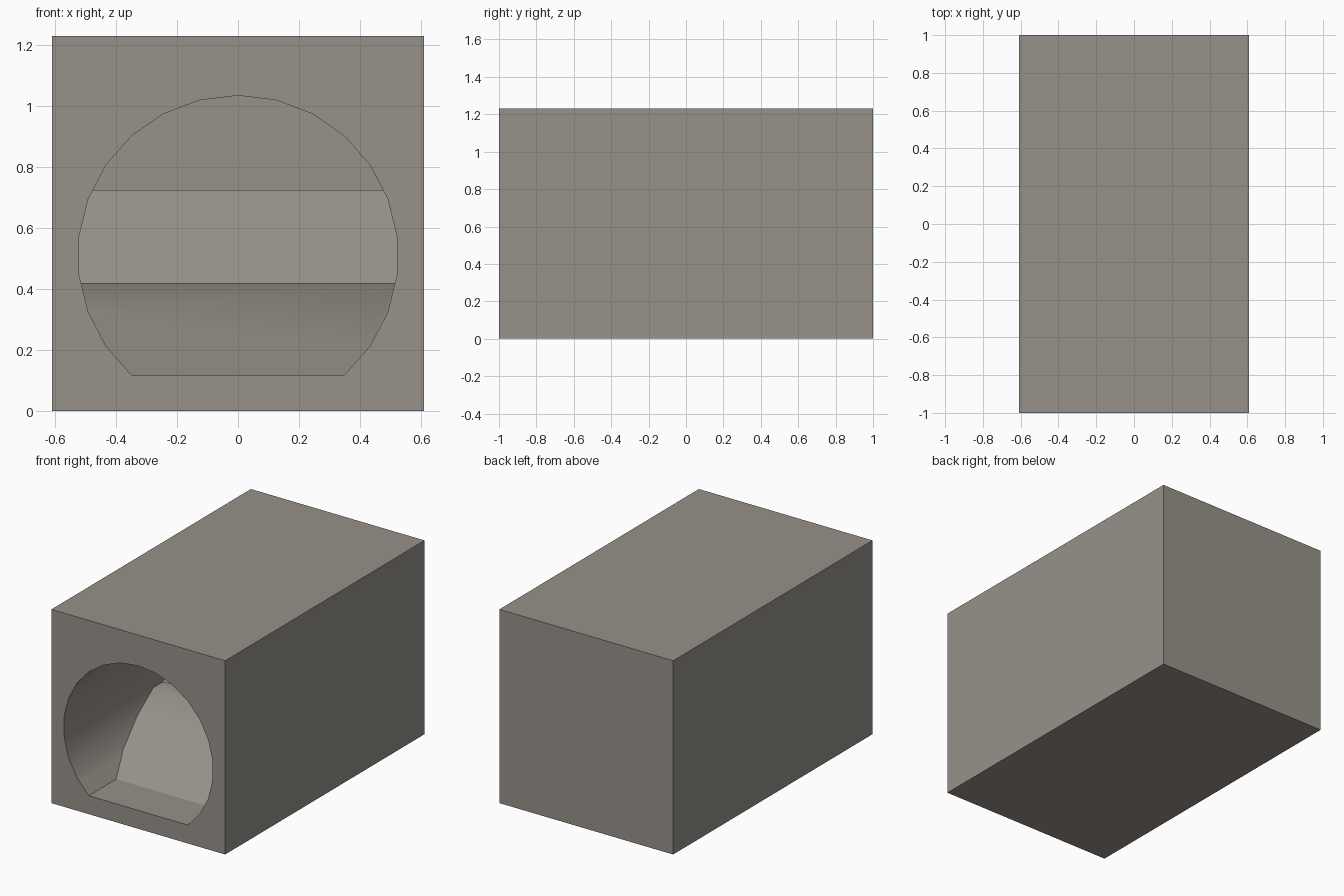
import bpy
import bmesh
import math

if "Cube" in bpy.data.objects:
    bpy.data.objects.remove(bpy.data.objects["Cube"])

W, H, L = 0.61, 1.23, 1.0            # half width, height, half length
BORE_Z, BORE_R, SIDES = 0.51, 0.525, 26

stone = bpy.data.materials.new("warm_grey_stone")
stone.diffuse_color = (0.31, 0.285, 0.25, 1.0)
stone.use_nodes = True
stone.node_tree.nodes["Principled BSDF"].inputs["Base Color"].default_value = stone.diffuse_color


def prism(name, points, direction):
    """Extrude a closed polygon of 3D points along a direction."""
    bm = bmesh.new()
    face = bm.faces.new([bm.verts.new(p) for p in points])
    ext = bmesh.ops.extrude_face_region(bm, geom=[face])
    verts = [g for g in ext["geom"] if isinstance(g, bmesh.types.BMVert)]
    bmesh.ops.translate(bm, verts=verts, vec=direction)
    bmesh.ops.recalc_face_normals(bm, faces=bm.faces)
    mesh = bpy.data.meshes.new(name)
    bm.to_mesh(mesh)
    bm.free()
    mesh.materials.append(stone)
    obj = bpy.data.objects.new(name, mesh)
    bpy.context.collection.objects.link(obj)
    return obj


def combine(obj, cutter, operation):
    """Apply a boolean, then remove the helper."""
    mod = obj.modifiers.new("cut", 'BOOLEAN')
    mod.operation = operation
    mod.solver = 'EXACT'
    mod.object = cutter
    bpy.context.view_layer.objects.active = obj
    bpy.ops.object.modifier_apply(modifier=mod.name)
    bpy.data.objects.remove(cutter, do_unlink=True)


def bore(name, y0, y1):
    """Round tunnel section with a flat floor (lowest five corners left out)."""
    pts = []
    for i in range(-10, 11):
        a = i * math.tau / SIDES
        pts.append((BORE_R * math.sin(a), y0, BORE_Z + BORE_R * math.cos(a)))
    return prism(name, pts, (0, y1 - y0, 0))


# Outer block with the tunnel cut through
housing = prism("tunnel_block",
                [(-W, -L, 0), (W, -L, 0), (W, -L, H), (-W, -L, H)], (0, 2 * L, 0))
combine(housing, bore("bore_cutter", -L - 0.1, L + 0.1), 'DIFFERENCE')

# Inner filling: shallow ramp, ledge, steep ramp, ledge, upright wall, flush back
filling = bore("ramp_filling", -0.9, L)
steps = [(-0.93, 0.015), (-0.115, 0.42), (-0.015, 0.42), (0.29, 0.725),
         (0.39, 0.725), (0.39, 1.2), (1.2, 1.2), (1.2, 0.015)]
profile = prism("step_profile", [(-0.8, y, z) for y, z in steps], (1.6, 0, 0))
combine(filling, profile, 'INTERSECT')

# Smooth the tunnel wall, keep hard edges
bpy.ops.object.select_all(action='DESELECT')
for obj in (housing, filling):
    obj.select_set(True)
bpy.context.view_layer.objects.active = housing
bpy.ops.object.shade_smooth_by_angle(angle=math.radians(30))
